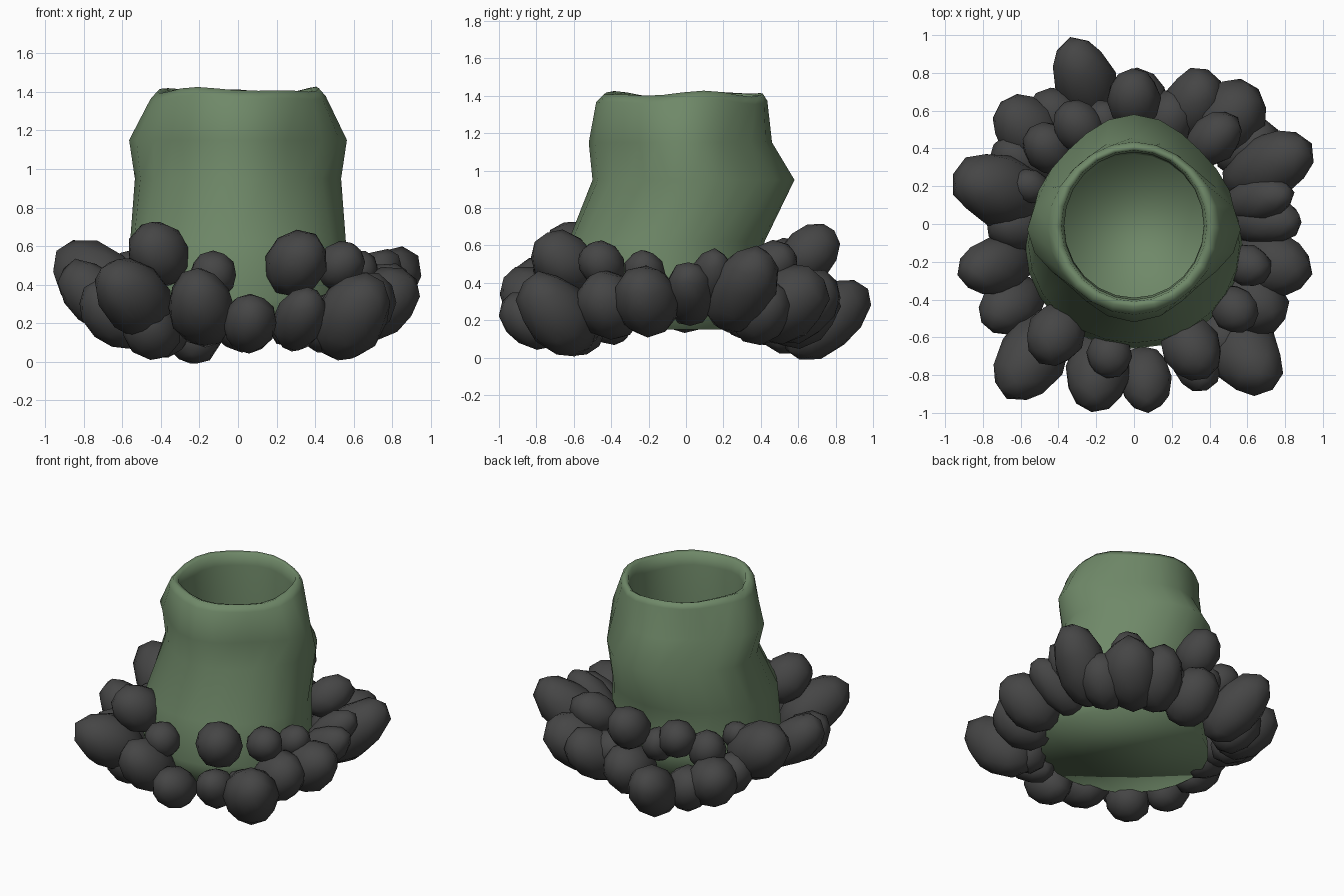
import bpy, bmesh, math, random
from mathutils import Matrix, Vector

random.seed(4)


def material(name, color):
    m = bpy.data.materials.new(name)
    m.diffuse_color = color
    return m


def add_object(name, bm, mat):
    bmesh.ops.recalc_face_normals(bm, faces=bm.faces)
    for f in bm.faces:
        f.smooth = True
    me = bpy.data.meshes.new(name)
    bm.to_mesh(me)
    bm.free()
    me.materials.append(mat)
    ob = bpy.data.objects.new(name, me)
    bpy.context.collection.objects.link(ob)
    return ob


green = material("stump_green", (0.16, 0.25, 0.14, 1))
dark = material("stone_dark", (0.06, 0.06, 0.06, 1))

# Hollow stump: rings of (z, half width in x, front y, back y, diagonal pinch)
SIDES = 24
rings = [
    (0.15, 0.57, -0.63, 0.44, 0),
    (0.32, 0.575, -0.66, 0.42, 0),
    (0.62, 0.56, -0.63, 0.42, 0),
    (0.95, 0.535, -0.50, 0.58, 0.08),
    (1.15, 0.565, -0.52, 0.46, 0.14),
    (1.37, 0.455, -0.48, 0.435, 0.02),
    (1.41, 0.42, -0.44, 0.41, 0),
    (1.40, 0.385, -0.41, 0.39, 0),
    (1.32, 0.37, -0.40, 0.38, 0),
    (0.95, 0.37, -0.39, 0.38, 0),
    (0.45, 0.37, -0.39, 0.37, 0),
]
bm = bmesh.new()
loops = []
for i, (z, rx, y0, y1, pinch) in enumerate(rings):
    cy, ry = (y0 + y1) / 2, (y1 - y0) / 2
    loop = []
    for k in range(SIDES):
        a = 2 * math.pi * k / SIDES
        s = 1 - pinch * math.sin(2 * a) ** 2
        wave = 0.01 * math.sin(3 * a + 1) + 0.008 * math.sin(5 * a) if 5 <= i <= 8 else 0
        loop.append(bm.verts.new((s * rx * math.cos(a), cy + s * ry * math.sin(a), z + wave)))
    loops.append(loop)
for lo, hi in zip(loops, loops[1:]):
    for k in range(SIDES):
        n = (k + 1) % SIDES
        bm.faces.new((lo[k], lo[n], hi[n], hi[k]))
# Floor and underside of the stump
bm.faces.new(loops[-1])
bm.faces.new(loops[0][::-1])
add_object("hollow_stump", bm, green)

# Stones: (x, y, z, half length, half width), long axis leaning outward and up
outer_stones = [
    (-0.26, 0.75, 0.20, 0.28, 0.165), (0.31, 0.62, 0.27, 0.24, 0.165),
    (0.48, 0.54, 0.28, 0.27, 0.19), (0.71, 0.30, 0.36, 0.30, 0.17),
    (0.66, 0.13, 0.40, 0.23, 0.12), (0.68, 0.02, 0.34, 0.24, 0.13),
    (0.73, -0.21, 0.30, 0.23, 0.17), (0.59, -0.69, 0.23, 0.27, 0.18),
    (0.06, -0.82, 0.20, 0.19, 0.14), (0.32, -0.71, 0.22, 0.21, 0.13),
    (-0.19, -0.78, 0.28, 0.25, 0.17), (-0.54, -0.70, 0.33, 0.28, 0.18),
    (-0.45, -0.60, 0.17, 0.18, 0.15), (-0.65, -0.43, 0.25, 0.21, 0.15),
    (-0.73, -0.22, 0.33, 0.24, 0.15), (-0.71, 0.18, 0.40, 0.29, 0.19),
    (-0.56, 0.49, 0.25, 0.23, 0.17), (0.02, 0.62, 0.24, 0.22, 0.17),
]
inner_stones = [
    (0.00, 0.66, 0.56, 0.18, 0.14), (0.42, 0.45, 0.48, 0.18, 0.13),
    (-0.15, 0.53, 0.43, 0.14, 0.11), (-0.29, 0.51, 0.50, 0.16, 0.13),
    (-0.45, 0.40, 0.42, 0.16, 0.13), (-0.55, 0.20, 0.48, 0.11, 0.09),
    (0.60, -0.22, 0.45, 0.14, 0.11), (0.53, -0.45, 0.50, 0.14, 0.12),
    (0.30, -0.65, 0.51, 0.20, 0.155), (-0.13, -0.69, 0.45, 0.13, 0.12),
    (-0.41, -0.58, 0.56, 0.19, 0.155), (-0.61, 0.00, 0.30, 0.19, 0.15),
    (-0.41, 0.56, 0.19, 0.19, 0.15), (0.62, -0.41, 0.28, 0.22, 0.17),
    (0.18, 0.54, 0.30, 0.18, 0.14), (0.60, 0.40, 0.24, 0.20, 0.15),
    (-0.60, 0.33, 0.26, 0.18, 0.14), (0.46, -0.60, 0.20, 0.17, 0.14),
]
for i, (x, y, z, a, w) in enumerate(outer_stones + inner_stones):
    bm = bmesh.new()
    bmesh.ops.create_icosphere(bm, subdivisions=2, radius=1)
    for v in bm.verts:
        v.co *= random.uniform(0.98, 1.05)
    tilt = math.radians(random.uniform(28, 44))
    rot = (Matrix.Rotation(math.atan2(y, x) + random.uniform(-0.12, 0.12), 4, 'Z')
           @ Matrix.Rotation(-tilt, 4, 'Y'))
    m = (Matrix.Translation(Vector((x, y, z))) @ rot
         @ Matrix.Diagonal((a, w, w, 1)))
    bm.transform(m)
    add_object(f"stone_{i + 1}", bm, dark)
